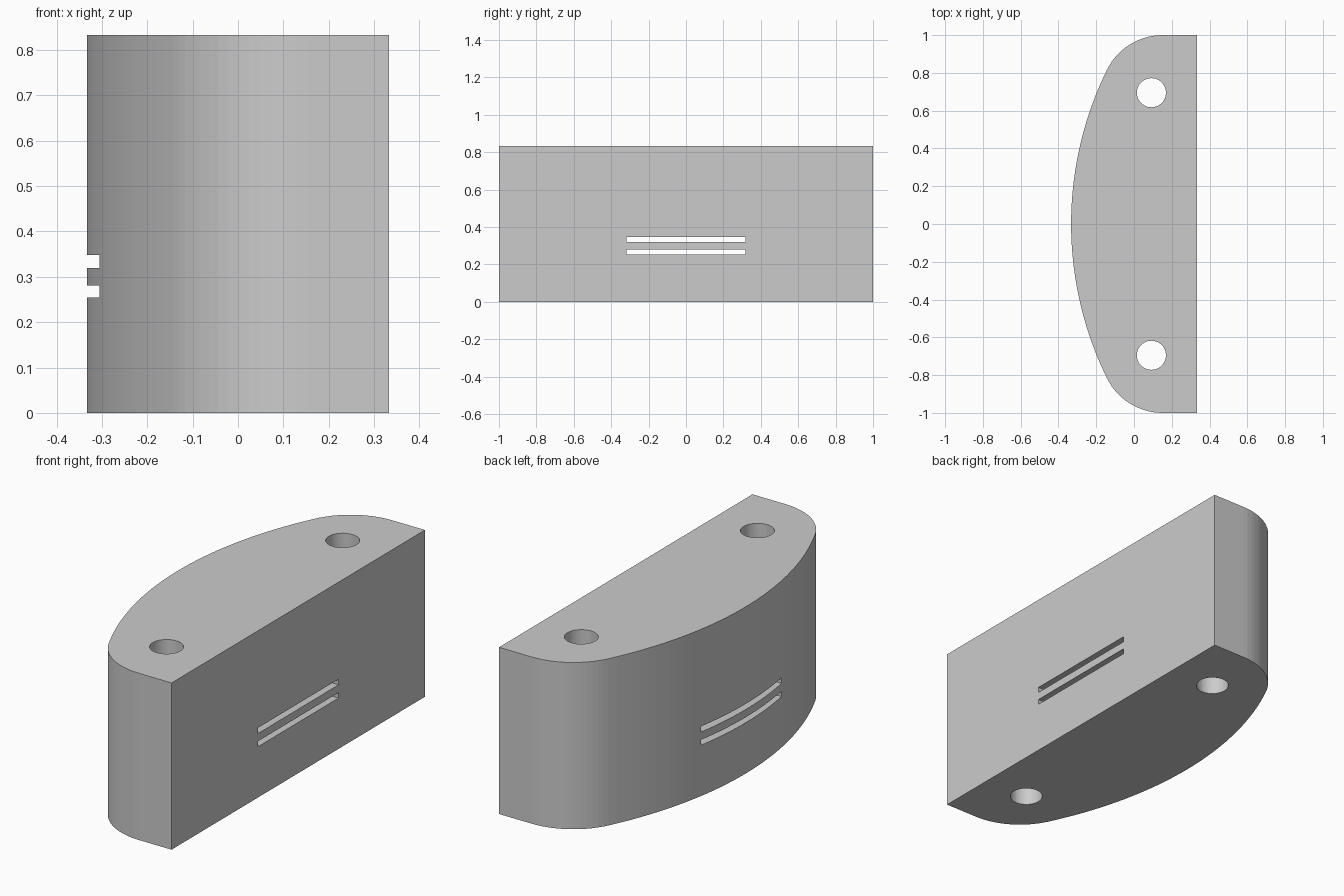
import bpy, bmesh, math
from mathutils import Matrix

HALF_X, HEIGHT = 0.333, 0.833
BOW_R, CORNER_R = 1.85, 0.33

cube = bpy.data.objects.get("Cube")
if cube:
    bpy.data.objects.remove(cube, do_unlink=True)

grey = bpy.data.materials.new("plain grey")
grey.use_nodes = True
colour = (0.6, 0.6, 0.6, 1)
grey.diffuse_color = colour
grey.node_tree.nodes["Principled BSDF"].inputs["Base Color"].default_value = colour


def make_object(name, bm):
    bmesh.ops.recalc_face_normals(bm, faces=bm.faces)
    mesh = bpy.data.meshes.new(name)
    bm.to_mesh(mesh)
    bm.free()
    mesh.materials.append(grey)
    obj = bpy.data.objects.new(name, mesh)
    bpy.context.collection.objects.link(obj)
    return obj


def arc(cx, cy, r, start, end, steps):
    angles = [start + (end - start) * i / steps for i in range(steps + 1)]
    return [(cx + r * math.cos(a), cy + r * math.sin(a)) for a in angles]


# Plan outline: bowed side blended into rounded corners, flat on the other side
bow_x = BOW_R - HALF_X
corner_y = 1 - CORNER_R
corner_x = bow_x - math.sqrt((BOW_R - CORNER_R) ** 2 - corner_y ** 2)
join = math.atan2(corner_y, corner_x - bow_x)
half = arc(corner_x, corner_y, CORNER_R, math.pi / 2, join, 14)
half += arc(bow_x, 0, BOW_R, join, math.pi, 20)[1:]
half.insert(0, (HALF_X, 1))
outline = half + [(x, -y) for x, y in reversed(half[:-1])]

# Body
bm = bmesh.new()
base = bm.faces.new([bm.verts.new((x, y, 0)) for x, y in outline])
top = bmesh.ops.extrude_face_region(bm, geom=[base])["geom"]
bmesh.ops.translate(bm, vec=(0, 0, HEIGHT),
                    verts=[v for v in top if isinstance(v, bmesh.types.BMVert)])
body = make_object("curved_block", bm)


def cut(name, bm):
    cutter = make_object(name, bm)
    cutter.hide_render = True
    mod = body.modifiers.new(name, "BOOLEAN")
    mod.operation, mod.solver, mod.object = "DIFFERENCE", "EXACT", cutter
    bpy.context.view_layer.objects.active = body
    bpy.ops.object.modifier_apply(modifier=name)
    bpy.data.objects.remove(cutter, do_unlink=True)


# Vertical screw holes
for side in (-1, 1):
    bm = bmesh.new()
    bmesh.ops.create_cone(bm, cap_ends=True, segments=48, radius1=0.077, radius2=0.077,
                          depth=2, matrix=Matrix.Translation((0.092, side * 0.695, HEIGHT / 2)))
    cut("screw_hole", bm)

# Horizontal slots running right through
for low, high in ((0.254, 0.281), (0.32, 0.348)):
    bm = bmesh.new()
    bmesh.ops.create_cube(bm, size=1, matrix=Matrix.Translation((0, 0, (low + high) / 2))
                          @ Matrix.Diagonal((2, 0.636, high - low, 1)))
    cut("slot", bm)
